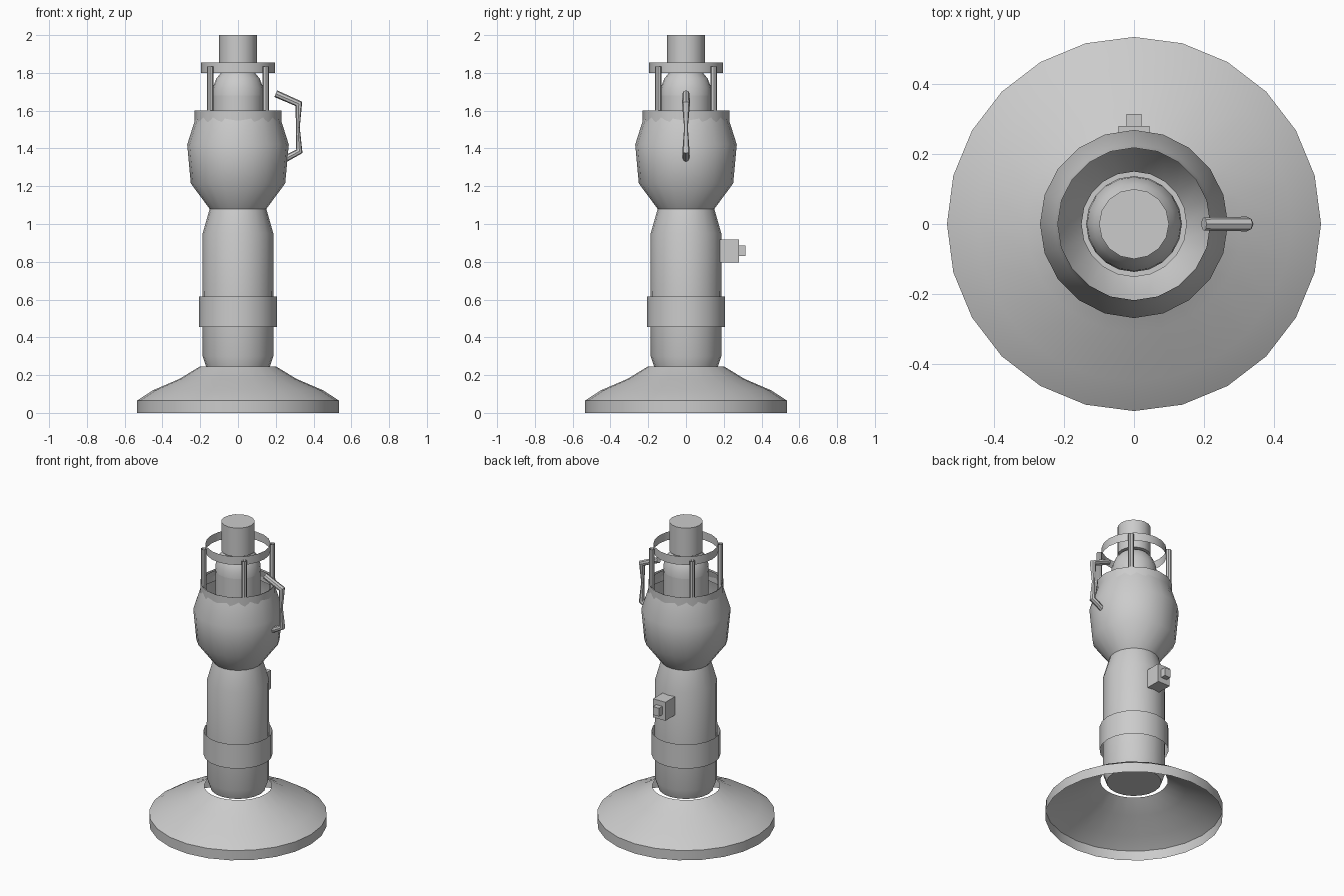
import bpy, bmesh, math
from mathutils import Vector

if "Cube" in bpy.data.objects:
    bpy.data.objects.remove(bpy.data.objects["Cube"])


def finish(name, bm, angle=40):
    bmesh.ops.recalc_face_normals(bm, faces=bm.faces[:])
    mesh = bpy.data.meshes.new(name)
    bm.to_mesh(mesh)
    bm.free()
    ob = bpy.data.objects.new(name, mesh)
    bpy.context.collection.objects.link(ob)
    bpy.ops.object.select_all(action='DESELECT')
    ob.select_set(True)
    bpy.context.view_layer.objects.active = ob
    bpy.ops.object.shade_smooth_by_angle(angle=math.radians(angle))
    return ob


def bridge(bm, rings, cap_start, cap_end):
    n = len(rings[0])
    for a, b in zip(rings, rings[1:]):
        for i in range(n):
            j = (i + 1) % n
            bm.faces.new((a[i], a[j], b[j], b[i]))
    if cap_start:
        bm.faces.new(rings[0][::-1])
    if cap_end:
        bm.faces.new(rings[-1])


def lathe(name, profile, sides, cap_bottom=False, cap_top=False, centre=(0, 0)):
    """Turn a list of (radius, height) points around the z axis."""
    bm = bmesh.new()
    turn = [2 * math.pi * i / sides for i in range(sides)]
    rings = [[bm.verts.new((centre[0] + r * math.cos(t), centre[1] + r * math.sin(t), z))
              for t in turn] for r, z in profile]
    bridge(bm, rings, cap_bottom, cap_top)
    return finish(name, bm)


def box(name, lo, hi):
    bm = bmesh.new()
    bmesh.ops.create_cube(bm, size=1)
    for v in bm.verts:
        v.co = [(l + h) / 2 + c * (h - l) for l, h, c in zip(lo, hi, v.co)]
    return finish(name, bm)


def tube(name, path, sides=8):
    """Sweep a round section along (x, z, radius) points in the y = 0 plane."""
    bm = bmesh.new()
    pts = [Vector((x, 0, z)) for x, z, _ in path]
    rings = []
    for i, p in enumerate(pts):
        d_in = (p - pts[max(i - 1, 0)]).normalized()
        d_out = (pts[min(i + 1, len(pts) - 1)] - p).normalized()
        side = (d_in + d_out).normalized().cross(Vector((0, 1, 0)))
        r = path[i][2]
        rings.append([bm.verts.new(p + side * r * math.cos(t) + Vector((0, r * math.sin(t), 0)))
                      for t in (2 * math.pi * k / sides for k in range(sides))])
    bridge(bm, rings, True, True)
    return finish(name, bm)


# flared foot: a thin open shell
lathe("base", [(0.535, 0), (0.535, 0.065), (0.45, 0.12), (0.31, 0.18), (0.203, 0.245)], 24)

# grip with its loose band
lathe("body", [(0.165, 0.235), (0.187, 0.30), (0.188, 0.60), (0.187, 0.95), (0.15, 1.08)], 20,
      cap_bottom=True)
lathe("band", [(0.207, 0.455), (0.207, 0.615)], 20)

# bulbous open head and its collar
lathe("head", [(0.15, 1.08), (0.25, 1.215), (0.269, 1.42), (0.228, 1.55), (0.218, 1.595)], 20)
lathe("collar", [(0.229, 1.52), (0.229, 1.60)], 16)

# inner chimney, dome and top cap
lathe("chimney", [(0.135, 1.08), (0.135, 1.69)], 20)
lathe("dome", [(0.137, 1.68), (0.134, 1.72), (0.115, 1.77), (0.09, 1.80)], 20, cap_top=True)
lathe("top_cap", [(0.1, 1.81), (0.1, 2.0)], 16, cap_bottom=True, cap_top=True)

# cage: hoop on four posts
lathe("cage_hoop", [(0.195, 1.80), (0.195, 1.855)], 20)
for sx in (-1, 1):
    for sy in (-1, 1):
        lathe("cage_post", [(0.017, 1.53), (0.017, 1.835)], 8, centre=(0.148 * sx, 0.148 * sy))

# side handle, pinched in the middle
tube("handle", [(0.20, 1.69, 0.019), (0.322, 1.636, 0.021), (0.317, 1.51, 0.010),
                (0.325, 1.385, 0.019), (0.25, 1.345, 0.018)])

# switch on the back
box("switch_housing", (-0.045, 0.17, 0.795), (0.045, 0.28, 0.918))
box("switch_button", (-0.022, 0.27, 0.83), (0.022, 0.314, 0.885))
